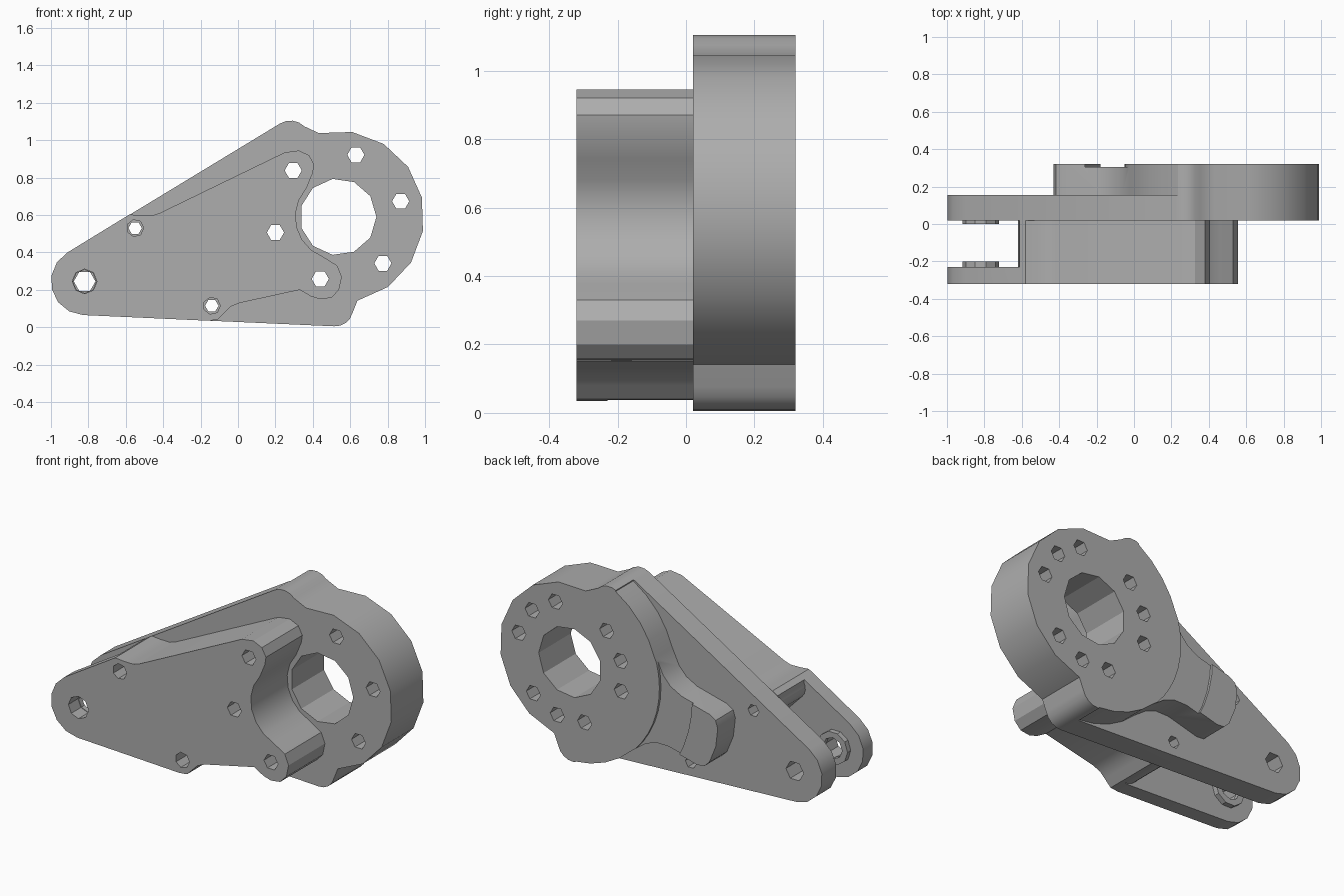
import bpy
import bmesh
from math import cos, sin, radians

if "Cube" in bpy.data.objects:
    bpy.data.objects.remove(bpy.data.objects["Cube"])

metal = bpy.data.materials.new("grey_metal")
metal.use_nodes = True
GREY = (0.42, 0.42, 0.42, 1)
metal.diffuse_color = GREY
metal.node_tree.nodes["Principled BSDF"].inputs["Base Color"].default_value = GREY

HUB = (0.535, 0.59)       # centre of the big bore
PIN = (-0.82, 0.245)      # centre of the clevis pin
BOLTS = [(-0.55, 0.53), (-0.14, 0.115)]
FRONT, SLOT, MID, PLATE, RECESS, BACK = -0.32, -0.23, 0.02, 0.155, 0.305, 0.32


def arc(centre, r, a0, a1, n):
    """Points on an arc in the xz plane, angles in degrees."""
    angles = [radians(a0 + (a1 - a0) * i / n) for i in range(n + 1)]
    return [(centre[0] + r * cos(a), centre[1] + r * sin(a)) for a in angles]


def ring(centre, r, sides):
    return arc(centre, r, 0, 360, sides)[:-1]


def prism(name, points, y0, y1):
    """Extrude an xz profile along y."""
    bm = bmesh.new()
    face = bm.faces.new([bm.verts.new((x, y0, z)) for x, z in points])
    new = bmesh.ops.extrude_face_region(bm, geom=[face])["geom"]
    verts = [v for v in new if isinstance(v, bmesh.types.BMVert)]
    bmesh.ops.translate(bm, verts=verts, vec=(0, y1 - y0, 0))
    bmesh.ops.recalc_face_normals(bm, faces=bm.faces)
    mesh = bpy.data.meshes.new(name)
    bm.to_mesh(mesh)
    bm.free()
    mesh.materials.append(metal)
    obj = bpy.data.objects.new(name, mesh)
    bpy.context.collection.objects.link(obj)
    return obj


def cut(obj, points, y0, y1):
    """Remove a prism from an object."""
    cutter = prism("cutter", points, y0, y1)
    mod = obj.modifiers.new("cut", "BOOLEAN")
    mod.operation = "DIFFERENCE"
    mod.solver = "EXACT"
    mod.object = cutter
    bpy.context.view_layer.objects.active = obj
    bpy.ops.object.modifier_apply(modifier=mod.name)
    bpy.data.objects.remove(cutter)


def along_arm(t, side):
    """Point at distance t from the hub towards the pin, offset sideways."""
    return (HUB[0] - 0.968 * t - 0.25 * side, HUB[1] - 0.25 * t + 0.968 * side)


# Rear housing: tip, lower lug, hub and upper lug share one outline
tip = arc(PIN, 0.18, 121, 267, 6)
outline = (tip + arc((0.52, 0.1), 0.095, 267, 345, 4)
           + arc(HUB, 0.46, -77, 103, 8)
           + arc((0.28, 1.0), 0.105, 45, 121, 4))
housing = prism("rear_housing", outline, MID, BACK)

# Thin the plate around the round hub and its tapering arm
flank = [(0.56, 0.225), (0.62, 0.185), (0.7, 0.165), (0.9, 0.165),
         (0.945, 0.15), (0.97, 0.11)]
upper = [along_arm(t, s) for t, s in flank]
lower = [along_arm(t, -s) for t, s in reversed(flank)]
step = ([(0.2, 1.4)] + arc(HUB, 0.58, 121, 163, 4) + upper
        + [along_arm(0.985, 0)] + lower + arc(HUB, 0.58, 226, 267, 4)
        + [(0.5, -0.3), (-1.4, -0.3), (-1.4, 1.4)])
cut(housing, step, PLATE, 0.5)

# Shallow recess between the hub and the pad at the end of the arm
cut(housing, arc(HUB, 0.585, 165, 224, 8) + arc(HUB, 0.8, 224, 165, 8), RECESS, 0.5)

# Front block with its clevis ear
front_profile = (tip
                 + [(-0.16, 0.035), (-0.11, 0.04), (-0.07, 0.08), (-0.04, 0.11),
                    (0.01, 0.13), (0.33, 0.2)]
                 + [(0.39, 0.165), (0.44, 0.15), (0.5, 0.158), (0.54, 0.2),
                    (0.555, 0.27), (0.53, 0.33)]
                 + arc(HUB, 0.228, 250, 138, 6)
                 + [(0.4, 0.825), (0.407, 0.87), (0.38, 0.92), (0.325, 0.945),
                    (0.25, 0.935)]
                 + [(-0.42, 0.61), (-0.46, 0.597), (-0.52, 0.598), (-0.58, 0.603)])
block = prism("front_block", front_profile, FRONT, MID)

# Clevis slot, rounded around the two bolts
slot = ([(-0.64, 0.8)] + arc(BOLTS[0], 0.07, 150, 225, 4)
        + arc(BOLTS[1], 0.075, 225, 275, 3)
        + [(-0.13, -0.2), (-1.4, -0.2), (-1.4, 0.8)])
cut(block, slot, SLOT, 0.3)

# Washers on the inner faces of the clevis
washers = [prism("rear_washer", ring(PIN, 0.097, 10), 0.0, MID),
           prism("front_washer", ring(PIN, 0.097, 10), SLOT, -0.2)]

# Bore, bolt circle, pin and bolt holes
cut(housing, ring(HUB, 0.205, 11), -0.1, 0.5)
for k in range(6):
    hole = ring(arc(HUB, 0.345, 14 + 60 * k, 0, 1)[0], 0.046, 6)
    cut(housing, hole, -0.1, 0.5)
    if k in (2, 3, 4):
        cut(block, hole, -0.5, 0.1)
for k in range(3):
    blind = arc(HUB, 0.345, 44 + 120 * k, 0, 1)[0]
    cut(housing, ring(blind, 0.046, 6), 0.14, 0.5)
for centre in BOLTS:
    cut(housing, ring(centre, 0.036, 6), -0.1, 0.5)
    cut(block, ring(centre, 0.046, 7), -0.5, 0.1)
cut(housing, ring(PIN, 0.058, 6), -0.1, 0.5)
cut(block, ring(PIN, 0.066, 8), -0.5, 0.1)
for washer in washers:
    cut(washer, ring(PIN, 0.062, 8), -0.5, 0.5)

# Smooth the gentle curves, keep the edges crisp
for obj in [housing, block] + washers:
    bpy.ops.object.select_all(action="DESELECT")
    obj.select_set(True)
    bpy.context.view_layer.objects.active = obj
    bpy.ops.object.shade_smooth_by_angle(angle=radians(28))
